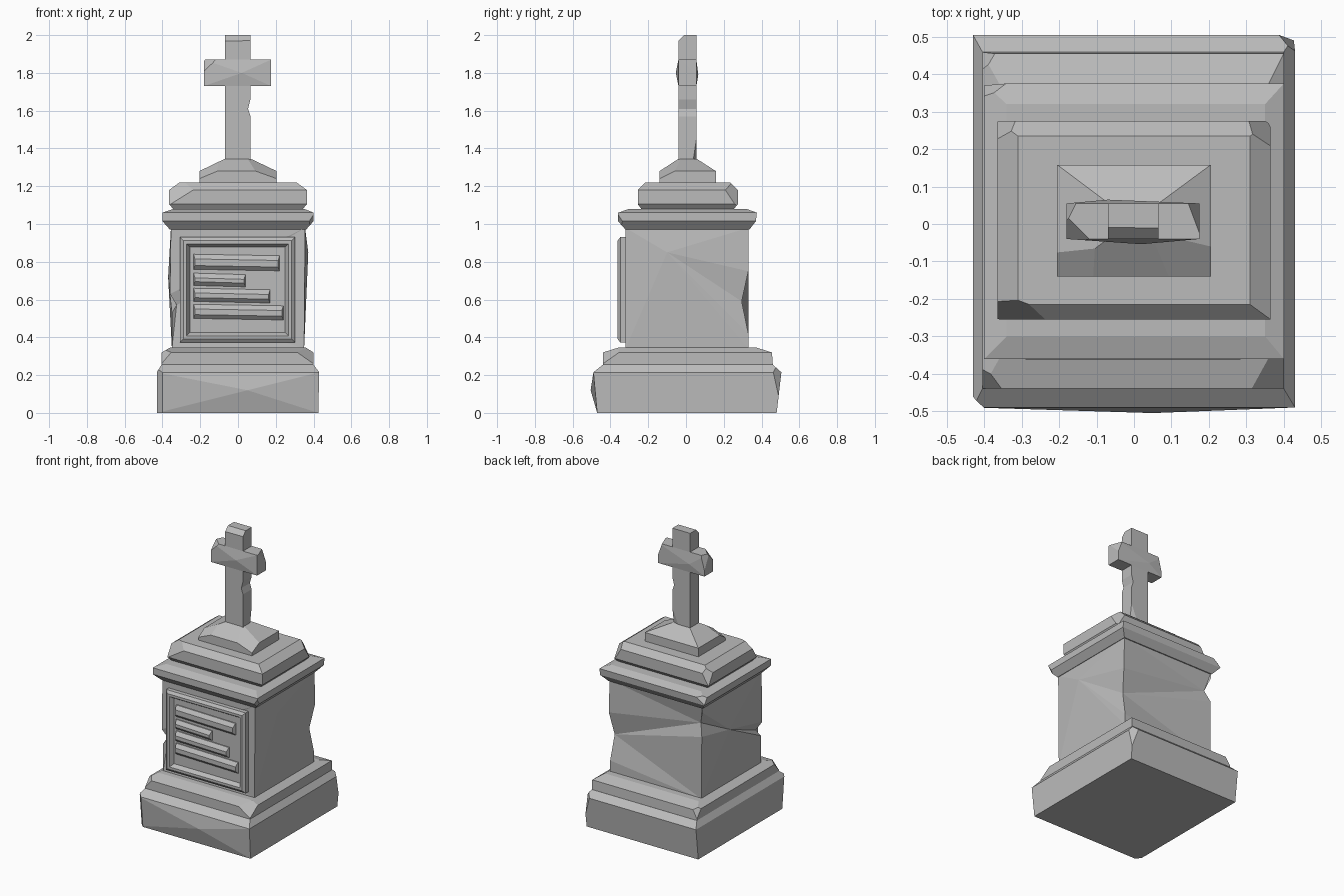
import bpy, bmesh
from mathutils import Vector

if "Cube" in bpy.data.objects:
    bpy.data.objects.remove(bpy.data.objects["Cube"])

stone = bpy.data.materials.new("weathered grey stone")
stone.use_nodes = True
stone.diffuse_color = (0.5, 0.5, 0.5, 1)
stone.node_tree.nodes["Principled BSDF"].inputs["Base Color"].default_value = (0.5, 0.5, 0.5, 1)


def loft(rings, upright=True):
    """Stack of rectangles (height, x0, x1, v0, v1); upright stacks along z, otherwise along -y."""
    bm = bmesh.new()
    loops = []
    for h, x0, x1, v0, v1 in rings:
        corners = ((x0, v0), (x1, v0), (x1, v1), (x0, v1))
        loops.append([bm.verts.new((x, v, h) if upright else (x, -h, v)) for x, v in corners])
    for low, high in zip(loops, loops[1:]):
        for i in range(4):
            j = (i + 1) % 4
            bm.faces.new((low[i], low[j], high[j], high[i]))
    bm.faces.new(loops[0])
    bm.faces.new(loops[-1])
    bmesh.ops.recalc_face_normals(bm, faces=bm.faces[:])
    return bm


def chip(bm, corner, size):
    """Slice a corner off; the signed size runs from the corner into the block."""
    normal = Vector([-1 / s for s in size]).normalized()
    start = Vector(corner) + Vector((size[0], 0, 0))
    geom = bm.verts[:] + bm.edges[:] + bm.faces[:]
    bmesh.ops.bisect_plane(bm, geom=geom, plane_co=start, plane_no=normal, clear_outer=True)
    bmesh.ops.holes_fill(bm, edges=[e for e in bm.edges if e.is_boundary], sides=0)


def batter(bm, x, y, points):
    """Break up the vertical edge nearest x, y with the given points, listed upwards."""
    def distance(e):
        a, b = e.verts
        m = (a.co + b.co) / 2
        return abs(m.x - x) + abs(m.y - y) + (9 if abs(a.co.z - b.co.z) < 0.3 else 0)
    edge = min(bm.edges, key=distance)
    made = bmesh.ops.bisect_edges(bm, edges=[edge], cuts=len(points))
    verts = {g for g in made["geom_split"] if isinstance(g, bmesh.types.BMVert)}
    ends = sorted(verts, key=lambda v: v.co.z)
    inner = [v for v in ends if 0.35 < v.co.z < 0.96]
    for v, p in zip(inner, points):
        v.co = p


def tent(bm, normal, point):
    """Raise the largest face looking along normal to a shallow peak."""
    n = Vector(normal)
    bm.normal_update()
    face = max((f for f in bm.faces if f.normal.dot(n) > 0.8), key=lambda f: f.calc_area())
    made = bmesh.ops.poke(bm, faces=[face])
    made["verts"][0].co = point


def finish(bm, name):
    bmesh.ops.triangulate(bm, faces=[f for f in bm.faces if len(f.verts) > 4])
    bmesh.ops.recalc_face_normals(bm, faces=bm.faces[:])
    mesh = bpy.data.meshes.new(name)
    bm.to_mesh(mesh)
    bm.free()
    mesh.materials.append(stone)
    bpy.context.collection.objects.link(bpy.data.objects.new(name, mesh))


# Foundation block
bm = loft([(0, -.43, .425, -.47, .48), (.215, -.43, .43, -.49, .505), (.255, -.405, .4, -.44, .46)])
tent(bm, (0, -1, 0), (.05, -.505, .12))
chip(bm, (.43, .505, .25), (-.05, -.05, -.25))
chip(bm, (-.43, -.49, .2), (.03, .03, .3))
finish(bm, "foundation")

# Stepped plinth
bm = loft([(.25, -.405, .4, -.44, .46), (.32, -.405, .4, -.44, .455), (.345, -.36, .36, -.36, .375)])
chip(bm, (.4, -.44, .33), (-.1, .1, -.07))
chip(bm, (-.405, -.44, .33), (.06, .06, -.07))
chip(bm, (-.405, .455, .33), (.04, -.05, -.06))
finish(bm, "plinth")

# Main pillar body
bm = loft([(.34, -.35, .35, -.32, .33), (.98, -.355, .355, -.32, .33)])
batter(bm, .35, .33, [(.35, .33, .42), (.34, .295, .59), (.36, .33, .75)])
batter(bm, -.35, .33, [(-.352, .33, .77), (-.325, .30, .85), (-.355, .33, .94)])
batter(bm, -.35, -.32, [(-.35, -.32, .53), (-.325, -.30, .57), (-.36, -.32, .63)])
tent(bm, (1, 0, 0), (.372, -.1, .85))
tent(bm, (-1, 0, 0), (-.37, .05, .72))
finish(bm, "body")

# Cornice
bm = loft([(.97, -.36, .36, -.32, .335), (1.015, -.4, .4, -.36, .37),
           (1.06, -.4, .4, -.36, .375), (1.08, -.34, .35, -.3, .32)])
chip(bm, (-.4, .375, 1.07), (.07, -.04, -.06))
chip(bm, (.4, -.36, .99), (-.04, .04, .06))
finish(bm, "cornice")

# Cap slab
bm = loft([(1.07, -.335, .335, -.23, .245), (1.105, -.365, .365, -.255, .275),
           (1.18, -.365, .365, -.255, .275), (1.22, -.31, .31, -.215, .235)])
chip(bm, (.365, .275, 1.2), (-.07, -.08, -.12))
chip(bm, (-.365, .275, 1.2), (.06, -.06, -.1))
chip(bm, (-.365, -.255, 1.2), (.16, .06, -.1))
finish(bm, "cap_slab")

# Cross pedestal
bm = loft([(1.21, -.205, .205, -.14, .158), (1.28, -.205, .205, -.14, .158), (1.345, -.07, .068, -.04, .057)])
chip(bm, (.205, -.14, 1.29), (-.14, .1, -.05))
chip(bm, (-.205, -.14, 1.29), (.12, .08, -.05))
finish(bm, "cross_pedestal")

# Cross shaft with a nick in its side
bm = loft([(1.33, -.07, .066, -.04, .055), (1.57, -.07, .066, -.04, .055), (1.61, -.07, .053, -.04, .055),
           (1.66, -.07, .066, -.04, .055), (2, -.07, .066, -.04, .055)])
chip(bm, (0, -.04, 2), (5, .03, -.03))
chip(bm, (.066, .055, 1.33), (-.05, -.018, .12))
finish(bm, "cross_shaft")

# Cross arms
bm = loft([(1.73, -.18, .175, -.04, .055), (1.87, -.18, .175, -.04, .055)])
tent(bm, (0, -1, 0), (.02, -.054, 1.8))
tent(bm, (0, 1, 0), (-.07, .065, 1.79))
chip(bm, (-.18, -.04, 1.87), (.06, .06, -.06))
chip(bm, (-.18, .055, 1.87), (.025, -.05, -.1))
chip(bm, (.175, .055, 1.87), (-.03, -.08, -.08))
finish(bm, "cross_arms")


# Framed front plaque: each ring insets the outer rectangle
def plaque_ring(depth, inset):
    return (depth, -.307 + inset, .302 - inset, .373 + inset, .93 - inset)


finish(loft([plaque_ring(d, i) for d, i in
             ((.31, 0), (.348, 0), (.362, .018), (.362, .035), (.335, .052))], upright=False), "plaque")

# Raised worn bars on the plaque
for number, (right, low, high) in enumerate(((.22, .76, .84), (.04, .675, .74), (.17, .59, .66), (.24, .5, .575))):
    bm = loft([(.33, -.235, right, low, high), (.342, -.235, right, low, high),
               (.361, -.228, right - .008, low + .02, high - .025)], upright=False)
    for v in bm.verts:
        if v.co.x > 0:
            v.co.z -= .008
    finish(bm, f"plaque_bar_{number + 1}")
